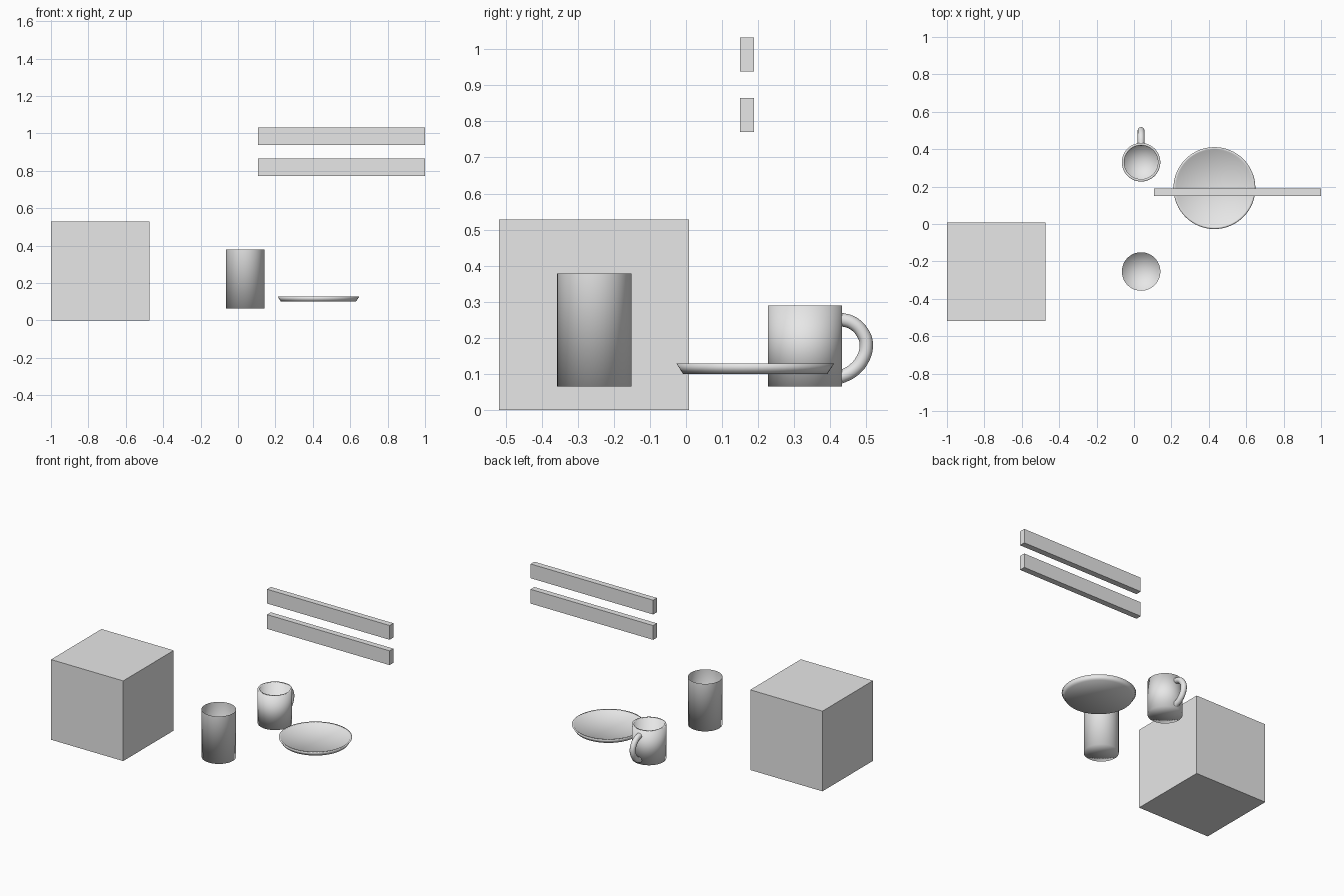
import bpy, bmesh, math
from mathutils import Vector

cube = bpy.data.objects.get("Cube")
if cube:
    bpy.data.objects.remove(cube, do_unlink=True)

grey = bpy.data.materials.new("plain_grey")
grey.use_nodes = True
grey.diffuse_color = (0.8, 0.8, 0.8, 1)
grey.node_tree.nodes["Principled BSDF"].inputs["Base Color"].default_value = (0.8, 0.8, 0.8, 1)


def finish(name, bm, smooth):
    mesh = bpy.data.meshes.new(name)
    bm.normal_update()
    for f in bm.faces:
        f.smooth = smooth
    bm.to_mesh(mesh)
    bm.free()
    mesh.materials.append(grey)
    obj = bpy.data.objects.new(name, mesh)
    bpy.context.collection.objects.link(obj)
    return obj


def box(name, low, high):
    low, high = Vector(low), Vector(high)
    bm = bmesh.new()
    bmesh.ops.create_cube(bm, size=1)
    for v in bm.verts:
        v.co = (low + high) / 2 + v.co * (high - low)
    return finish(name, bm, False)


def lathe(name, x, y, profile, steps=48):
    """Spin a (radius, height) profile around a vertical axis."""
    bm = bmesh.new()
    verts = [bm.verts.new((x + r, y, z)) for r, z in profile]
    edges = [bm.edges.new(pair) for pair in zip(verts, verts[1:])]
    bmesh.ops.spin(bm, geom=verts + edges, cent=(x, y, 0), axis=(0, 0, 1),
                   angle=math.tau, steps=steps)
    bmesh.ops.remove_doubles(bm, verts=bm.verts, dist=0.0002)
    bmesh.ops.recalc_face_normals(bm, faces=bm.faces)
    return finish(name, bm, True)


# Large block
box("block", (-1, -0.518, 0), (-0.474, 0.008, 0.528))

# Two wall rails
for name, z in (("lower_rail", 0.771), ("upper_rail", 0.938)):
    box(name, (0.107, 0.15, z), (1, 0.189, z + 0.094))

# Thin-walled tumbler, open at the top
lathe("tumbler", 0.038, -0.254, [(0, 0.065), (0.103, 0.065), (0.103, 0.378)])

# Mug with a thick wall
lathe("mug_body", 0.038, 0.33, [(0, 0.065), (0.103, 0.065), (0.103, 0.289),
                                (0.09, 0.289), (0.09, 0.078), (0, 0.078)])

# Mug handle: round tube along a smooth loop
path = [(0.426, 0.252), (0.462, 0.241), (0.49, 0.213), (0.5, 0.18),
        (0.488, 0.138), (0.46, 0.107), (0.426, 0.09)]
curve = bpy.data.curves.new("mug_handle", "CURVE")
curve.dimensions = "3D"
curve.bevel_depth = 0.0185
curve.bevel_resolution = 4
curve.use_fill_caps = True
spline = curve.splines.new("BEZIER")
spline.bezier_points.add(len(path) - 1)
for point, (y, z) in zip(spline.bezier_points, path):
    point.co = (0.038, y, z)
    point.handle_left_type = point.handle_right_type = "AUTO"
spline.resolution_u = 6
curve.materials.append(grey)
handle = bpy.data.objects.new("mug_handle", curve)
bpy.context.collection.objects.link(handle)
bpy.ops.object.select_all(action="DESELECT")
handle.select_set(True)
bpy.context.view_layer.objects.active = handle
bpy.ops.object.convert(target="MESH")
bpy.ops.object.shade_smooth()

# Shallow plate with a raised rim
lathe("plate", 0.43, 0.192, [(0, 0.1), (0.2, 0.1), (0.219, 0.129),
                             (0.208, 0.129), (0.202, 0.122), (0, 0.122)], 64)
